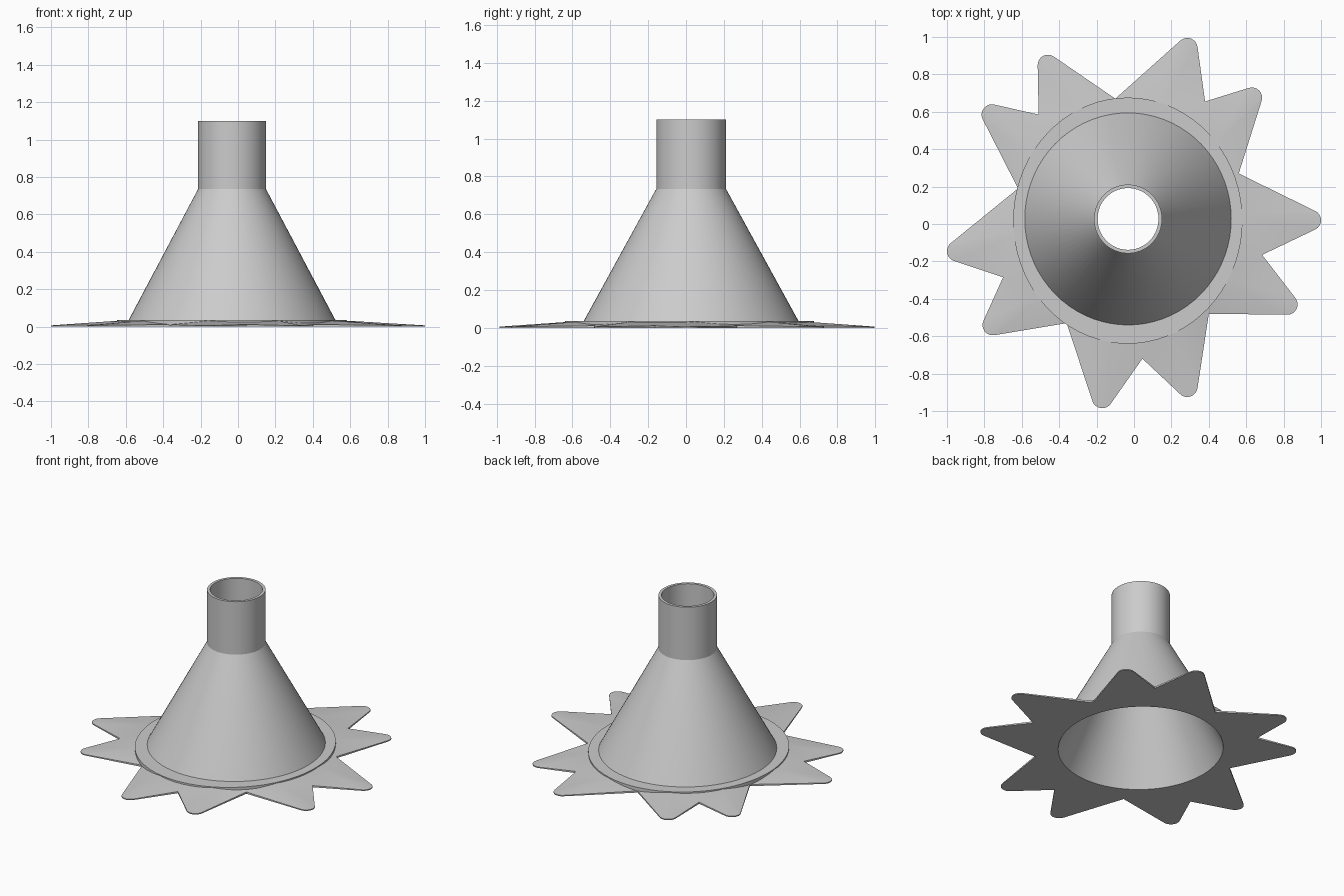
import bpy, bmesh, math
from mathutils import Vector

cube = bpy.data.objects.get("Cube")
if cube:
    bpy.data.objects.remove(cube)

grey = bpy.data.materials.new("plain grey")
grey.use_nodes = True
grey.diffuse_color = (0.6, 0.6, 0.6, 1)
grey.node_tree.nodes["Principled BSDF"].inputs["Base Color"].default_value = (0.6, 0.6, 0.6, 1)


def finish(name, bm, angle):
    mesh = bpy.data.meshes.new(name)
    bm.to_mesh(mesh)
    bm.free()
    ob = bpy.data.objects.new(name, mesh)
    bpy.context.collection.objects.link(ob)
    mesh.materials.append(grey)
    bpy.ops.object.select_all(action="DESELECT")
    ob.select_set(True)
    bpy.context.view_layer.objects.active = ob
    bpy.ops.object.shade_smooth_by_angle(angle=math.radians(angle))
    return ob


def ellipse(centre, rx, ry, z, n=72):
    return [(centre[0] + rx * math.cos(2 * math.pi * i / n),
             centre[1] + ry * math.sin(2 * math.pi * i / n), z) for i in range(n)]


def lathe(name, centre, profile):
    """Sweep a closed profile of (x radius, y radius, height) around the centre."""
    bm = bmesh.new()
    rings = [[bm.verts.new(p) for p in ellipse(centre, *row)] for row in profile]
    for a, b in zip(rings, rings[1:] + rings[:1]):
        for i in range(len(a)):
            j = (i + 1) % len(a)
            bm.faces.new((a[i], a[j], b[j], b[i]))
    bmesh.ops.recalc_face_normals(bm, faces=bm.faces)
    return finish(name, bm, 25)


# Hollow cone with its neck, and the flat rim around its foot
BODY = (-0.032, 0.027)
RIM = (-0.033, 0.018)
HOLE = (0.51, 0.525)
lathe("cone_and_neck", BODY, [
    (*HOLE, 0), (0.163, 0.165, 0.72), (0.163, 0.165, 1.1),
    (0.182, 0.184, 1.1), (0.182, 0.184, 0.735),
    (0.552, 0.567, 0.037), (0.56, 0.575, 0.02)])
lathe("rim", RIM, [
    (0.53, 0.55, 0.006), (0.53, 0.55, 0.037),
    (0.613, 0.658, 0.037), (0.613, 0.658, 0.006)])

# Spiked base: (valley before the spike, centre of its round tip), clockwise
SPIKES = [
    ((0.56, 0.27), (0.945, 0.02)), ((0.685, -0.165), (0.82, -0.43)),
    ((0.40, -0.48), (0.285, -0.87)), ((0.045, -0.72), (-0.17, -0.93)),
    ((-0.36, -0.53), (-0.755, -0.54)), ((-0.70, -0.285), (-0.945, -0.145)),
    ((-0.62, 0.19), (-0.76, 0.585)), ((-0.51, 0.585), (-0.46, 0.85)),
    ((-0.10, 0.67), (0.285, 0.94)), ((0.38, 0.655), (0.63, 0.675))]
TIP_R, VALLEY_Z, TIP_Z, RIDGE_Z = 0.055, 0.012, 0.007, 0.033


def tangent_angle(valley, tip, side):
    """Direction from the tip centre to where the spike's edge meets its arc."""
    d = Vector(valley) - Vector(tip)
    return math.atan2(d.y, d.x) + side * math.acos(TIP_R / d.length)


bm = bmesh.new()
count = len(SPIKES)
valleys = [bm.verts.new((*v, VALLEY_Z)) for v, _ in SPIKES]
ridges, outline = [], []
for i, (valley, tip) in enumerate(SPIKES):
    after = SPIKES[(i + 1) % count][0]
    start = tangent_angle(valley, tip, -1)
    end = tangent_angle(after, tip, 1)
    sweep = (start - end) % (2 * math.pi)
    arc = [bm.verts.new((tip[0] + TIP_R * math.cos(start - sweep * k / 8),
                         tip[1] + TIP_R * math.sin(start - sweep * k / 8), TIP_Z))
           for k in range(9)]
    # The ridge begins just under the rim, in line with the tip
    mid = (Vector(valley) + Vector(after)) / 2 - Vector(RIM)
    scale = 0.97 / math.hypot(mid.x / 0.613, mid.y / 0.658)
    ridge = bm.verts.new((RIM[0] + mid.x * scale, RIM[1] + mid.y * scale, RIDGE_Z))
    ridges.append(ridge)
    edge = [valleys[i]] + arc
    outline += edge
    fan = edge + [valleys[(i + 1) % count]]
    for a, b in zip(fan, fan[1:]):
        bm.faces.new((ridge, b, a))
for i in range(count):
    bm.faces.new((ridges[i - 1], ridges[i], valleys[i]))

# Thin edge and flat underside with its round opening
lower = [bm.verts.new((v.co.x, v.co.y, 0)) for v in outline]
for i in range(len(outline)):
    bm.faces.new((outline[i - 1], outline[i], lower[i], lower[i - 1]))
hole = [bm.verts.new(p) for p in ellipse(BODY, *HOLE, 0)]
loops = []
for loop in (lower, hole):
    for i in range(len(loop)):
        e = bm.edges.get((loop[i - 1], loop[i])) or bm.edges.new((loop[i - 1], loop[i]))
        loops.append(e)
bmesh.ops.triangle_fill(bm, edges=loops, use_beauty=True, normal=(0, 0, -1))
bm.normal_update()
for f in bm.faces:
    if all(v.co.z < 0.001 for v in f.verts) and f.normal.z > 0:
        f.normal_flip()
finish("spiked_base", bm, 12)
